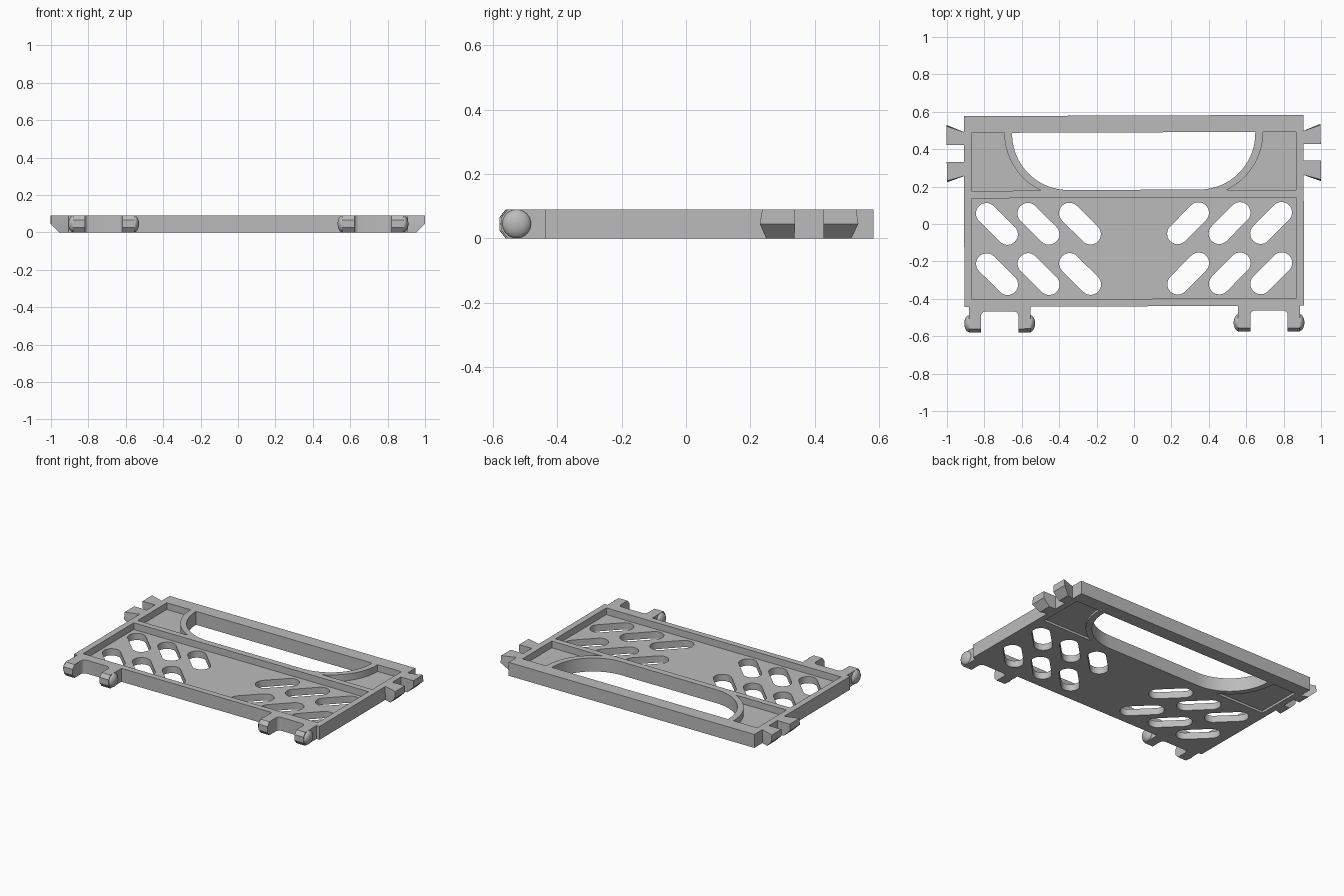
import bpy, bmesh
from math import cos, sin, pi, radians
from mathutils import Matrix

if "Cube" in bpy.data.objects:
    bpy.data.objects.remove(bpy.data.objects["Cube"], do_unlink=True)

H = 0.09          # overall thickness
FLOOR = 0.045     # thickness of the recessed floor

grey = bpy.data.materials.new("grey plastic")
grey.use_nodes = True
grey.diffuse_color = (0.5, 0.5, 0.5, 1)
for node in grey.node_tree.nodes:
    if node.type == 'BSDF_PRINCIPLED':
        node.inputs["Base Color"].default_value = (0.5, 0.5, 0.5, 1)


def arc(cx, cy, r, a0, a1, n=20):
    angles = [radians(a0 + (a1 - a0) * i / n) for i in range(n + 1)]
    return [(cx + r * cos(a), cy + r * sin(a)) for a in angles]


def finish(name, bm):
    bmesh.ops.recalc_face_normals(bm, faces=bm.faces)
    mesh = bpy.data.meshes.new(name)
    bm.to_mesh(mesh)
    bm.free()
    mesh.materials.append(grey)
    ob = bpy.data.objects.new(name, mesh)
    bpy.context.collection.objects.link(ob)
    return ob


def loft(name, rings):
    """Closed solid through rings with equal point counts."""
    bm = bmesh.new()
    loops = [[bm.verts.new(p) for p in ring] for ring in rings]
    for a, b in zip(loops, loops[1:]):
        for i in range(len(a)):
            j = (i + 1) % len(a)
            bm.faces.new((a[i], a[j], b[j], b[i]))
    bm.faces.new(loops[0])
    bm.faces.new(loops[-1])
    return finish(name, bm)


def prism(name, plan, z0, z1):
    return loft(name, [[(x, y, z) for x, y in plan] for z in (z0, z1)])


def flip(plan, s):
    return [(x * s, y) for x, y in plan]


def rect(x0, y0, x1, y1):
    return [(x0, y0), (x1, y0), (x1, y1), (x0, y1)]


def cut(target, plan, z0, z1):
    cutter = prism("cutter", plan, z0, z1)
    cutter.hide_render = True
    mod = target.modifiers.new("cut", 'BOOLEAN')
    mod.operation = 'DIFFERENCE'
    mod.solver = 'EXACT'
    mod.object = cutter
    bpy.context.view_layer.objects.active = target
    bpy.ops.object.modifier_apply(modifier=mod.name)
    bpy.data.objects.remove(cutter, do_unlink=True)


# Panel with its handle opening and tray recess
panel = prism("panel", rect(-0.908, -0.44, 0.908, 0.58), 0, H)
handle = [(-0.65, 0.49)] + arc(-0.35, 0.483, 0.3, 180, 270) \
    + arc(0.35, 0.483, 0.3, 270, 360) + [(0.65, 0.49)]
cut(panel, handle, -0.1, 0.2)
cut(panel, rect(-0.867, -0.4, 0.867, 0.14), FLOOR, 0.2)

for s in (-1, 1):
    # Corner pockets, deep on top and shallow underneath
    pocket = [(0.867, 0.49), (0.867, 0.18)] + arc(0.35, 0.49, 0.342, -65, 0)
    cut(panel, flip(pocket, s), FLOOR, 0.2)
    cut(panel, flip(pocket, s), -0.1, 0.015)
    # Slanted slots
    for cx in (0.289, 0.511, 0.733):
        for cy in (0.003, -0.266):
            d, r = 0.056, 0.056
            slot = arc(cx + d, cy + d, r, -45, 135, 14) \
                + arc(cx - d, cy - d, r, 135, 315, 14)
            cut(panel, flip(slot, s), -0.1, 0.2)

parts = [panel]
for s, side in ((-1, "right"), (1, "left")):
    # Front bracket with rounded inner corners
    bracket = [(0.555, -0.43), (0.555, -0.5), (0.62, -0.5)] \
        + arc(0.645, -0.49, 0.025, 180, 90, 6) \
        + arc(0.795, -0.49, 0.025, 90, 0, 6) \
        + [(0.82, -0.5), (0.885, -0.5), (0.885, -0.43)]
    parts.append(prism(side + "_bracket", flip(bracket, s), 0, H))

    # Bracket prongs with chamfered tips and round snap domes
    tip = [(-0.5, 0), (-0.558, 0), (-0.578, 0.025), (-0.578, 0.065),
           (-0.558, H), (-0.5, H)]
    for label, x0, x1, dome_x in (("inner", 0.555, 0.62, 0.557),
                                  ("outer", 0.82, 0.885, 0.883)):
        parts.append(loft(f"{side}_{label}_prong",
                          [[(s * x, y, z) for y, z in tip] for x in (x0, x1)]))
        bm = bmesh.new()
        bmesh.ops.create_uvsphere(bm, u_segments=32, v_segments=16, radius=0.045)
        bm.transform(Matrix.Translation((s * dome_x, -0.53, H / 2))
                     @ Matrix.Diagonal((0.58, 1, 1, 1))
                     @ Matrix.Rotation(pi / 2, 4, 'Y'))
        parts.append(finish(f"{side}_{label}_dome", bm))

    # Flared side tabs, undercut at the bottom
    for label, inner, root, low, mid, top in (
            ("back", 0.425, 0.492, 0.511, 0.533, 0.526),
            ("front", 0.335, 0.262, 0.246, 0.226, 0.234)):
        rings = [[(s * 0.9, inner, z), (s * x, inner, z),
                  (s * x, y, z), (s * 0.9, root, z)]
                 for z, x, y in ((0, 0.955, low), (0.045, 1, mid), (H, 1, top))]
        parts.append(loft(f"{side}_{label}_tab", rings))

# Slight overall turn, then shading
bpy.ops.object.select_all(action='DESELECT')
for ob in parts:
    ob.data.transform(Matrix.Rotation(radians(0.2), 4, 'Z'))
    ob.select_set(True)
bpy.context.view_layer.objects.active = panel
bpy.ops.object.shade_smooth_by_angle(angle=radians(30))
